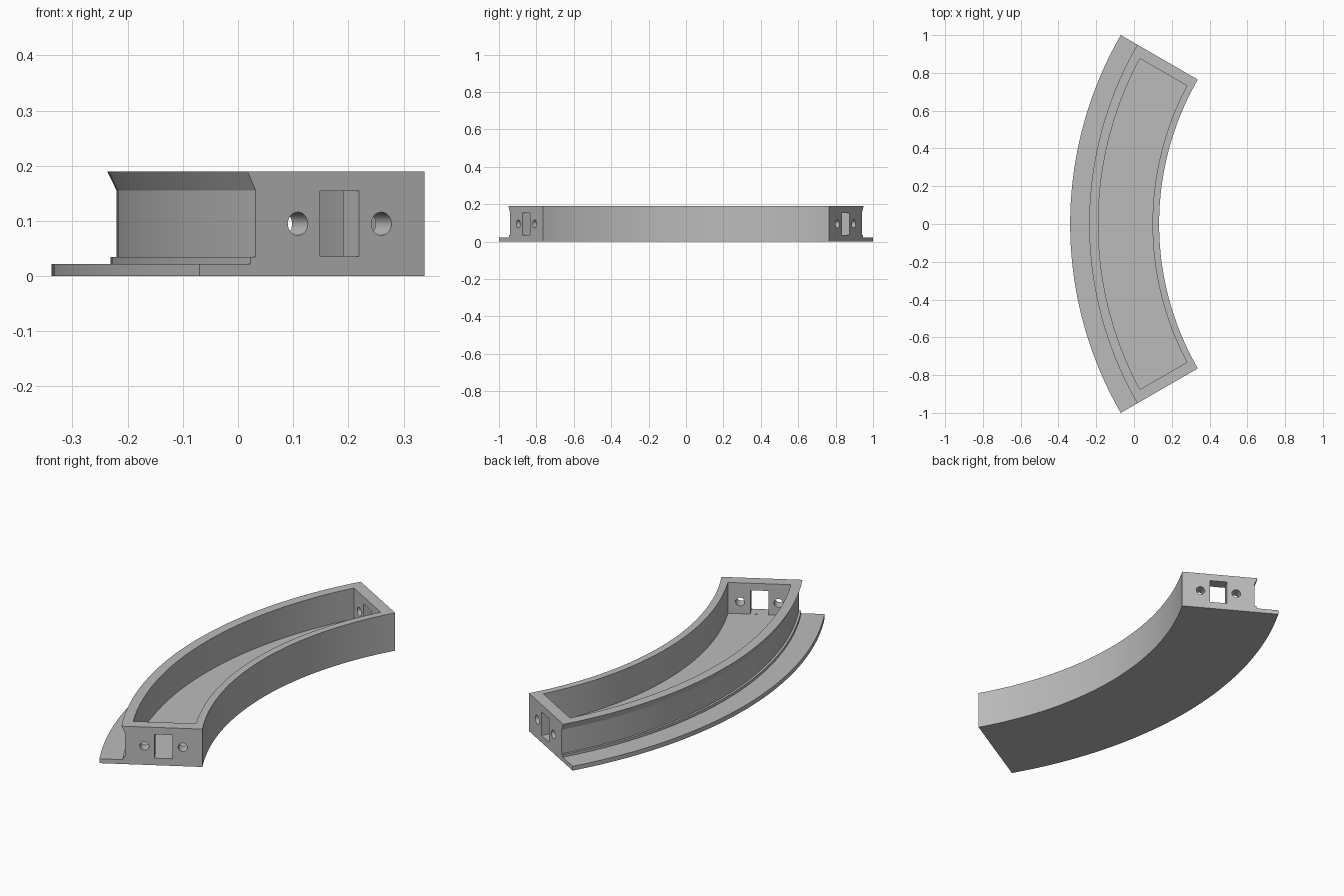
import bpy, bmesh
from math import radians, asin, sin, cos
from mathutils import Matrix, Vector

if "Cube" in bpy.data.objects:
    bpy.data.objects.remove(bpy.data.objects["Cube"], do_unlink=True)

CENTRE_X = 1.662          # centre of the arc
HALF = radians(30)        # half of the swept angle
SEGMENTS = 60
MID_Z = 0.095             # height of the end openings

grey = bpy.data.materials.new("plain grey")
grey.use_nodes = True
grey.diffuse_color = (0.5, 0.5, 0.5, 1)
grey.node_tree.nodes["Principled BSDF"].inputs["Base Color"].default_value = (0.5, 0.5, 0.5, 1)


def make_object(name, bm):
    bmesh.ops.recalc_face_normals(bm, faces=bm.faces)
    mesh = bpy.data.meshes.new(name)
    bm.to_mesh(mesh)
    bm.free()
    mesh.materials.append(grey)
    obj = bpy.data.objects.new(name, mesh)
    bpy.context.scene.collection.objects.link(obj)
    return obj


def arc_sweep(name, profile, end_gap=0.0):
    """Sweep a (radius, z) profile, stopping end_gap short of both end planes."""
    bm = bmesh.new()
    rings = []
    for i in range(SEGMENTS + 1):
        t = 2 * i / SEGMENTS - 1
        ring = []
        for r, z in profile:
            a = t * (HALF - asin(end_gap / r))
            ring.append(bm.verts.new((CENTRE_X - r * cos(a), r * sin(a), z)))
        rings.append(ring)
    n = len(profile)
    for a, b in zip(rings, rings[1:]):
        for j in range(n):
            k = (j + 1) % n
            bm.faces.new((a[j], a[k], b[k], b[j]))
    bm.faces.new(rings[0])
    bm.faces.new(rings[-1])
    return make_object(name, bm)


def end_frame(side, radius):
    """Local x runs along the radius, local y runs through the end wall."""
    a = side * HALF
    pos = Vector((CENTRE_X - radius * cos(a), radius * sin(a), MID_Z))
    return Matrix.Translation(pos) @ Matrix.Rotation(-a, 4, "Z")


def window_cutter(side):
    bm = bmesh.new()
    bmesh.ops.create_cube(bm, size=1, matrix=end_frame(side, 1.707)
                          @ Matrix.Diagonal((0.082, 0.18, 0.119, 1)))
    return make_object("window_cutter", bm)


def hole_cutter(side, radius):
    bm = bmesh.new()
    bmesh.ops.create_cone(bm, cap_ends=True, segments=32, radius1=0.021, radius2=0.021,
                          depth=0.18, matrix=end_frame(side, radius)
                          @ Matrix.Rotation(radians(90), 4, "X"))
    return make_object("hole_cutter", bm)


# Curved tray: foot flange, small step, wall and flared rim
tray = arc_sweep("curved_tray", [
    (1.529, 0), (2.0, 0), (2.0, 0.022), (1.893, 0.022), (1.893, 0.035),
    (1.882, 0.035), (1.882, 0.155), (1.899, 0.19), (1.529, 0.19)])

# Cavity, then a window and two round holes through each end wall
cutters = [arc_sweep("cavity_cutter", [
    (1.564, 0.035), (1.851, 0.035), (1.851, 0.3), (1.564, 0.3)], 0.057)]
for side in (-1, 1):
    cutters.append(window_cutter(side))
    cutters += [hole_cutter(side, r) for r in (1.619, 1.794)]

for cutter in cutters:
    cutter.hide_render = True
    mod = tray.modifiers.new(cutter.name, "BOOLEAN")
    mod.operation = "DIFFERENCE"
    mod.solver = "EXACT"
    mod.object = cutter

# Bake the cuts and drop the cutters
bpy.context.view_layer.update()
result = bpy.data.meshes.new_from_object(
    tray.evaluated_get(bpy.context.evaluated_depsgraph_get()))
tray.modifiers.clear()
tray.data = result
result.name = "curved_tray"
result.materials.clear()
result.materials.append(grey)
for face in result.polygons:
    face.material_index = 0
for cutter in cutters:
    bpy.data.objects.remove(cutter, do_unlink=True)
